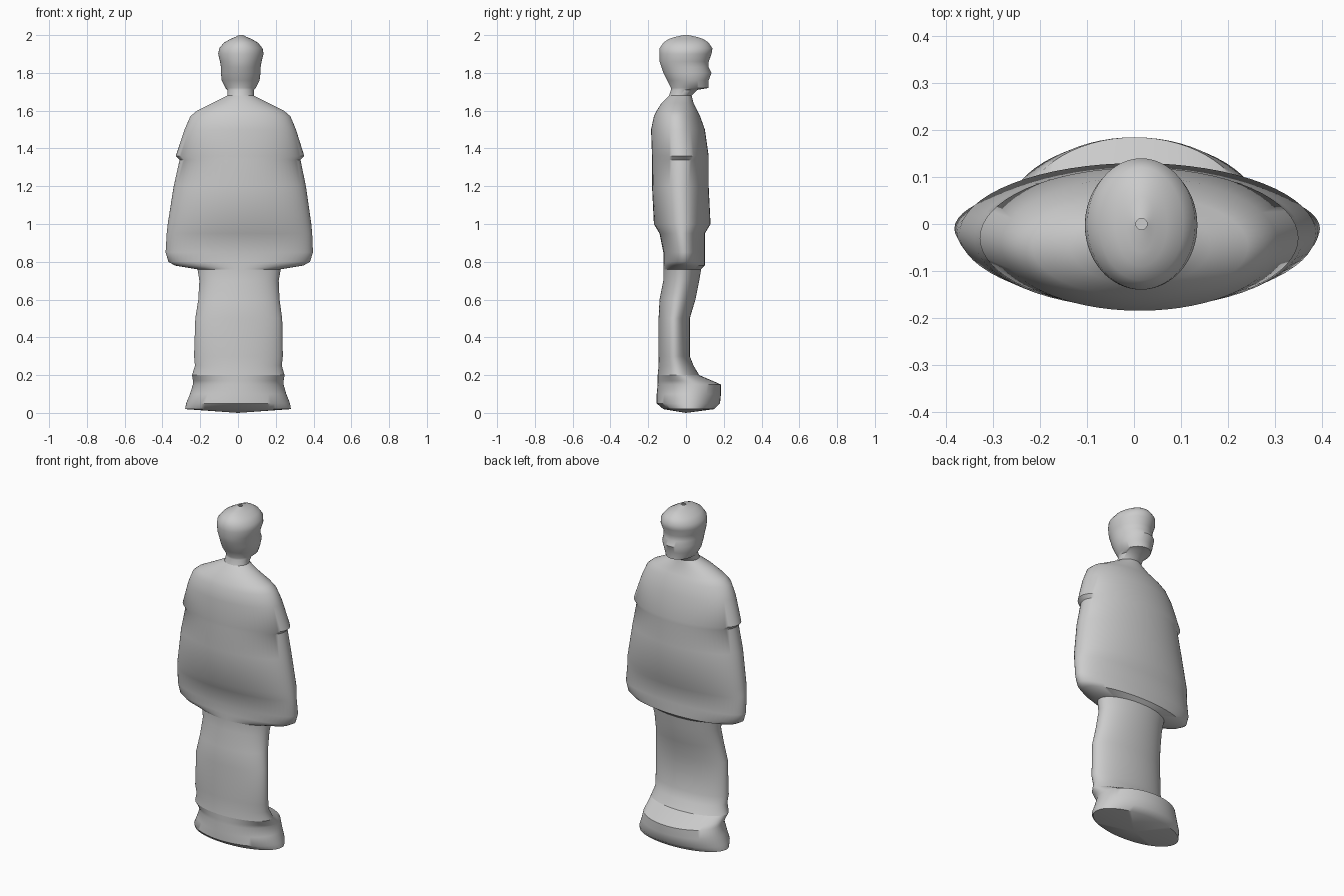
import bpy
import bmesh
import math

SEGMENTS = 64
LEAN = .008  # slight sideways lean of the whole figure

default_cube = bpy.data.objects.get("Cube")
if default_cube:
    bpy.data.objects.remove(default_cube, do_unlink=True)

# One plain grey for the whole statue
grey = bpy.data.materials.new("plain_grey")
grey.use_nodes = True
grey.diffuse_color = (.6, .6, .6, 1)
shader = grey.node_tree.nodes["Principled BSDF"]
shader.inputs["Base Color"].default_value = grey.diffuse_color


def add_ring(bm, section):
    """Add an oval ring from its height, half width, back depth and front depth."""
    height, half_width, back, front = section
    centre_x = height * LEAN
    centre_y = (front - back) / 2
    half_depth = (front + back) / 2
    ring = []
    for step in range(SEGMENTS):
        angle = math.tau * step / SEGMENTS
        x = centre_x + half_width * math.cos(angle)
        y = centre_y + half_depth * math.sin(angle)
        ring.append(bm.verts.new((x, y, height)))
    return ring


def loft(name, sections, closed_base=False):
    """Skin a stack of oval sections, optionally closed by a shallow cone below."""
    bm = bmesh.new()
    rings = [add_ring(bm, section) for section in sections]
    for lower, upper in zip(rings, rings[1:]):
        for i in range(SEGMENTS):
            j = (i + 1) % SEGMENTS
            bm.faces.new((lower[i], lower[j], upper[j], upper[i]))
    if closed_base:
        base_tip = bm.verts.new((0, 0, 0))
        for i in range(SEGMENTS):
            j = (i + 1) % SEGMENTS
            bm.faces.new((base_tip, rings[0][j], rings[0][i]))
    mesh = bpy.data.meshes.new(name)
    bm.to_mesh(mesh)
    bm.free()
    mesh.materials.append(grey)
    part = bpy.data.objects.new(name, mesh)
    bpy.context.collection.objects.link(part)
    bpy.ops.object.select_all(action="DESELECT")
    part.select_set(True)
    bpy.context.view_layer.objects.active = part
    bpy.ops.object.shade_smooth_by_angle(angle=math.radians(45))


# Joints shared by neighbouring parts
ankle = (.2, .245, .15, .07)
waist = (.76, .22, .12, .08)
neck = (1.68, .07, .09, .03)

# Shoes: broad base with the toes pushed forward
loft("shoes", [
    (.02, .28, .12, .15),
    (.05, .275, .155, .18),
    (.1, .255, .155, .185),
    (.15, .24, .15, .185),
    (.17, .24, .15, .14),
    ankle,
], closed_base=True)

# Trousers: slim from the side, slightly baggy at the ankle
loft("trousers", [
    ankle,
    (.25, .23, .145, .04),
    (.3, .235, .145, .02),
    (.5, .23, .145, .02),
    (.6, .215, .14, .05),
    (.7, .21, .12, .07),
    waist,
])

# Coat: flared hem, arms merged into the body, sleeve edge, sloping shoulders
loft("coat", [
    waist,
    (.78, .34, .12, .1),
    (.8, .375, .12, .1),
    (.85, .39, .12, .1),
    (.95, .385, .14, .1),
    (1, .38, .17, .13),
    (1.2, .35, .18, .12),
    (1.34, .32, .18, .12),
    (1.36, .34, .18, .12),
    (1.5, .295, .185, .1),
    (1.57, .265, .17, .075),
    (1.6, .23, .155, .06),
    (1.64, .15, .13, .04),
    neck,
])

# Head: neck, chin, nose, brow and a domed cap with a tiny opening on top
loft("head", [
    neck,
    (1.71, .07, .08, .06),
    (1.72, .08, .08, .12),
    (1.76, .1, .1, .12),
    (1.8, .105, .12, .135),
    (1.83, .105, .13, .12),
    (1.86, .11, .14, .12),
    (1.9, .12, .14, .135),
    (1.93, .115, .14, .14),
    (1.96, .09, .12, .12),
    (1.98, .055, .09, .09),
    (1.99, .03, .06, .06),
    (2, .012, .012, .012),
])
